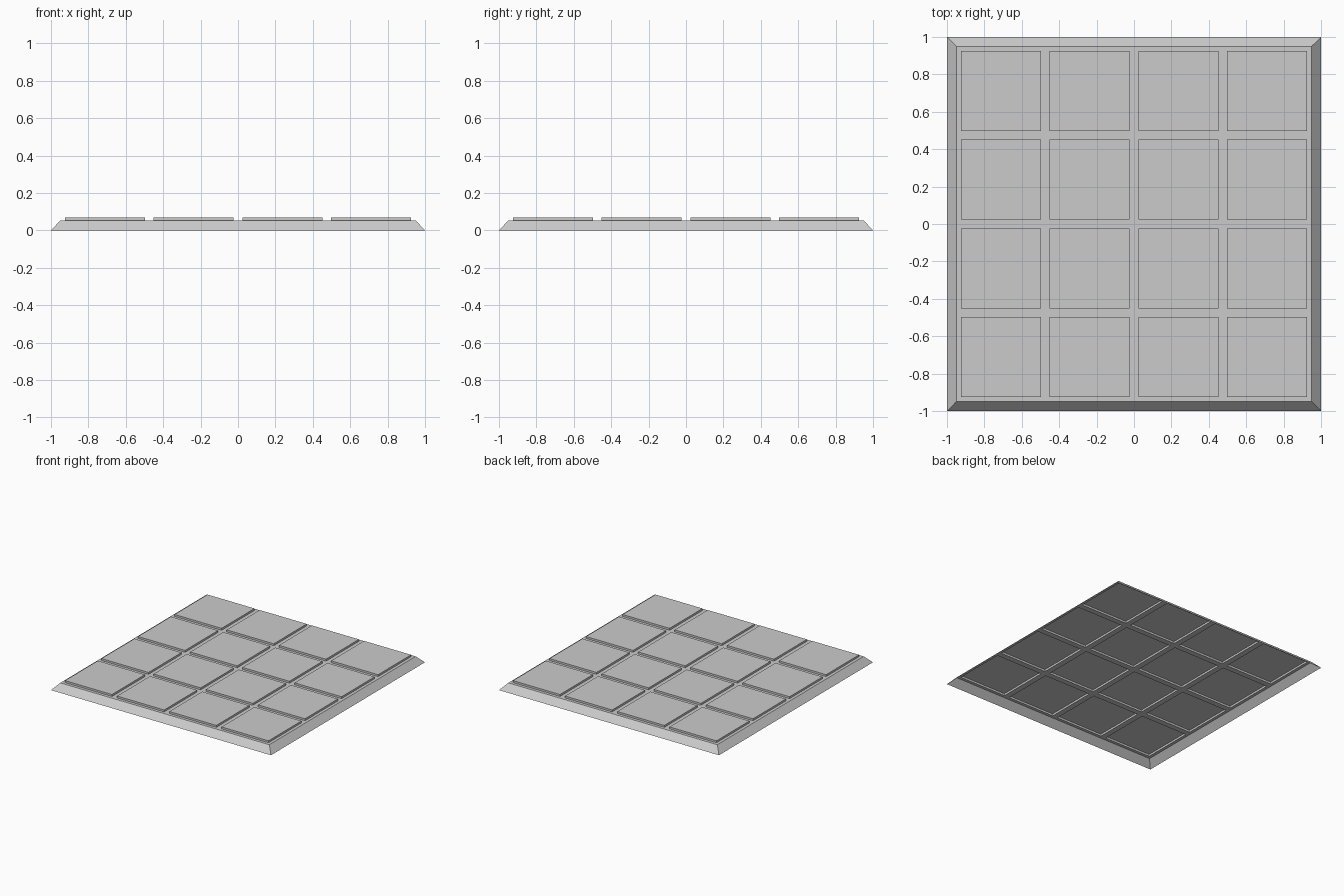
import bpy, bmesh

if "Cube" in bpy.data.objects:
    bpy.data.objects.remove(bpy.data.objects["Cube"])

PITCH, TILE = 0.4743, 0.4275      # tile spacing and tile width
LEDGE, LEDGE_Z = 0.95, 0.054      # flat top plate
TILE_Z = 0.07                     # top of the raised tiles

# Grid lines: plate edge, then both sides of each tile
lines = [-LEDGE]
for i in range(4):
    c = (i - 1.5) * PITCH
    lines += [c - TILE / 2, c + TILE / 2]
lines.append(LEDGE)

bm = bmesh.new()

# Top plate
n = len(lines)
v = [[bm.verts.new((x, y, LEDGE_Z)) for x in lines] for y in lines]
tiles = []
for j in range(n - 1):
    for i in range(n - 1):
        f = bm.faces.new((v[j][i], v[j][i + 1], v[j + 1][i + 1], v[j + 1][i]))
        if i % 2 and j % 2:
            tiles.append(f)

# Sloping skirt, open underneath
rim = [e for e in bm.edges if e.is_boundary]
ext = bmesh.ops.extrude_edge_only(bm, edges=rim)
for p in ext["geom"]:
    if isinstance(p, bmesh.types.BMVert):
        p.co.x /= LEDGE
        p.co.y /= LEDGE
        p.co.z = 0

# Raised tiles, hollow from below
ext = bmesh.ops.extrude_discrete_faces(bm, faces=tiles)
for f in ext["faces"]:
    for p in f.verts:
        p.co.z = TILE_Z

# Join the flat strips between the tiles where possible, face everything outward
bmesh.ops.recalc_face_normals(bm, faces=bm.faces[:])
if sum(f.normal.z for f in bm.faces) < 0:
    bmesh.ops.reverse_faces(bm, faces=bm.faces[:])

mesh = bpy.data.meshes.new("tiled_panel")
bm.to_mesh(mesh)
bm.free()
panel = bpy.data.objects.new("tiled_panel", mesh)
bpy.context.collection.objects.link(panel)
